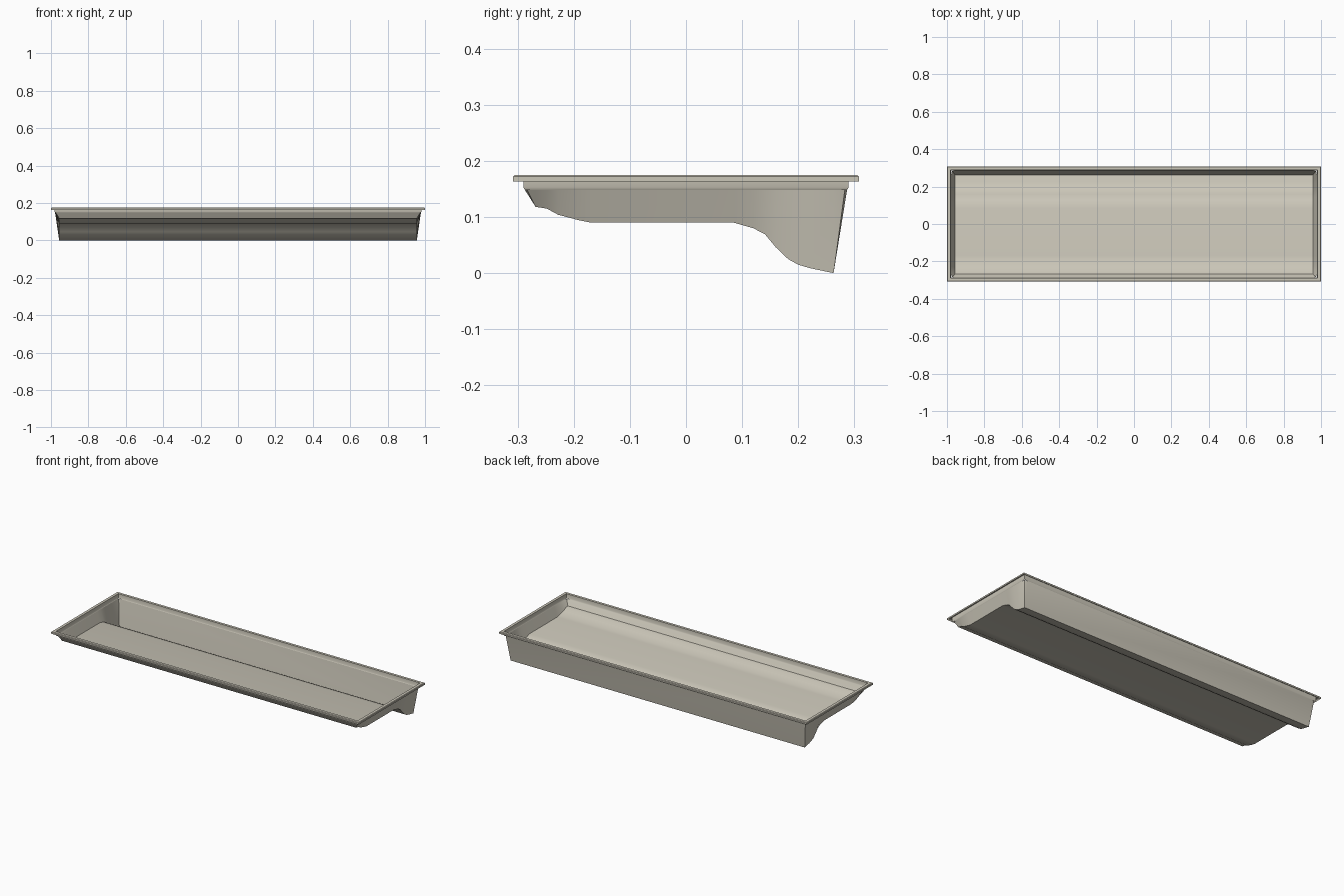
import bpy, bmesh

if "Cube" in bpy.data.objects:
    bpy.data.objects.remove(bpy.data.objects["Cube"])

# One warm stone-grey colour
mat = bpy.data.materials.new("warm_grey")
mat.diffuse_color = (0.60, 0.57, 0.485, 1)
mat.use_nodes = True
mat.node_tree.nodes["Principled BSDF"].inputs["Base Color"].default_value = mat.diffuse_color


def finish(name, bm, angle=0.6):
    bmesh.ops.remove_doubles(bm, verts=bm.verts, dist=1e-5)
    me = bpy.data.meshes.new(name)
    bm.to_mesh(me)
    bm.free()
    me.materials.append(mat)
    ob = bpy.data.objects.new(name, me)
    bpy.context.collection.objects.link(ob)
    bpy.ops.object.select_all(action='DESELECT')
    ob.select_set(True)
    bpy.context.view_layer.objects.active = ob
    bpy.ops.object.shade_smooth_by_angle(angle=angle)
    return ob


# Rim: rectangular loops (half x, half y, z) from outer lip to inner ledge
loops = [(1.0, .308, .163), (1.0, .308, .172), (.997, .305, .175),
         (.981, .290, .175), (.981, .290, .153), (.978, .287, .148)]
bm = bmesh.new()
rings = [[bm.verts.new((sx * x, sy * y, z))
          for sx, sy in ((-1, -1), (1, -1), (1, 1), (-1, 1))] for x, y, z in loops]
for a, b in zip(rings, rings[1:]):
    for i in range(4):
        j = (i + 1) % 4
        bm.faces.new((a[i], a[j], b[j], b[i]))
finish("rim", bm)

# Basin: floor profile (y, z) swept along x, joined to a rectangular top edge
floor = [(-.268, .118), (-.248, .115), (-.228, .104), (-.19, .094), (-.17, .09),
         (.085, .09), (.12, .08), (.141, .069), (.16, .046), (.182, .025),
         (.2, .015), (.22, .009), (.263, 0)]
XB, XT, YT, ZT = .956, .978, .287, .148
bm = bmesh.new()


def face(*pts):
    bm.faces.new([bm.verts.new(p) for p in pts])


# floor panels and both end walls
for (y0, z0), (y1, z1) in zip(floor, floor[1:]):
    face((-XB, y0, z0), (XB, y0, z0), (XB, y1, z1), (-XB, y1, z1))
    face((XB, y0, z0), (XT, y0, ZT), (XT, y1, ZT), (XB, y1, z1))
    face((-XB, y1, z1), (-XT, y1, ZT), (-XT, y0, ZT), (-XB, y0, z0))

# front and back walls with faceted corners
for (y, z), s in ((floor[0], -1), (floor[-1], 1)):
    face((XB, y, z), (XB, s * YT, ZT), (-XB, s * YT, ZT), (-XB, y, z))
    for m in (-1, 1):
        mid = (m * (XT - .004), s * (YT - .004), ZT)
        face((m * XB, y, z), (m * XT, y, ZT), mid)
        face((m * XB, y, z), mid, (m * XB, s * YT, ZT))
bmesh.ops.remove_doubles(bm, verts=bm.verts, dist=1e-5)
bmesh.ops.recalc_face_normals(bm, faces=bm.faces)
# normals towards the inside of the basin
bm.faces.ensure_lookup_table()
if bm.faces[0].normal.z < 0:
    bmesh.ops.reverse_faces(bm, faces=bm.faces)
finish("basin", bm)
